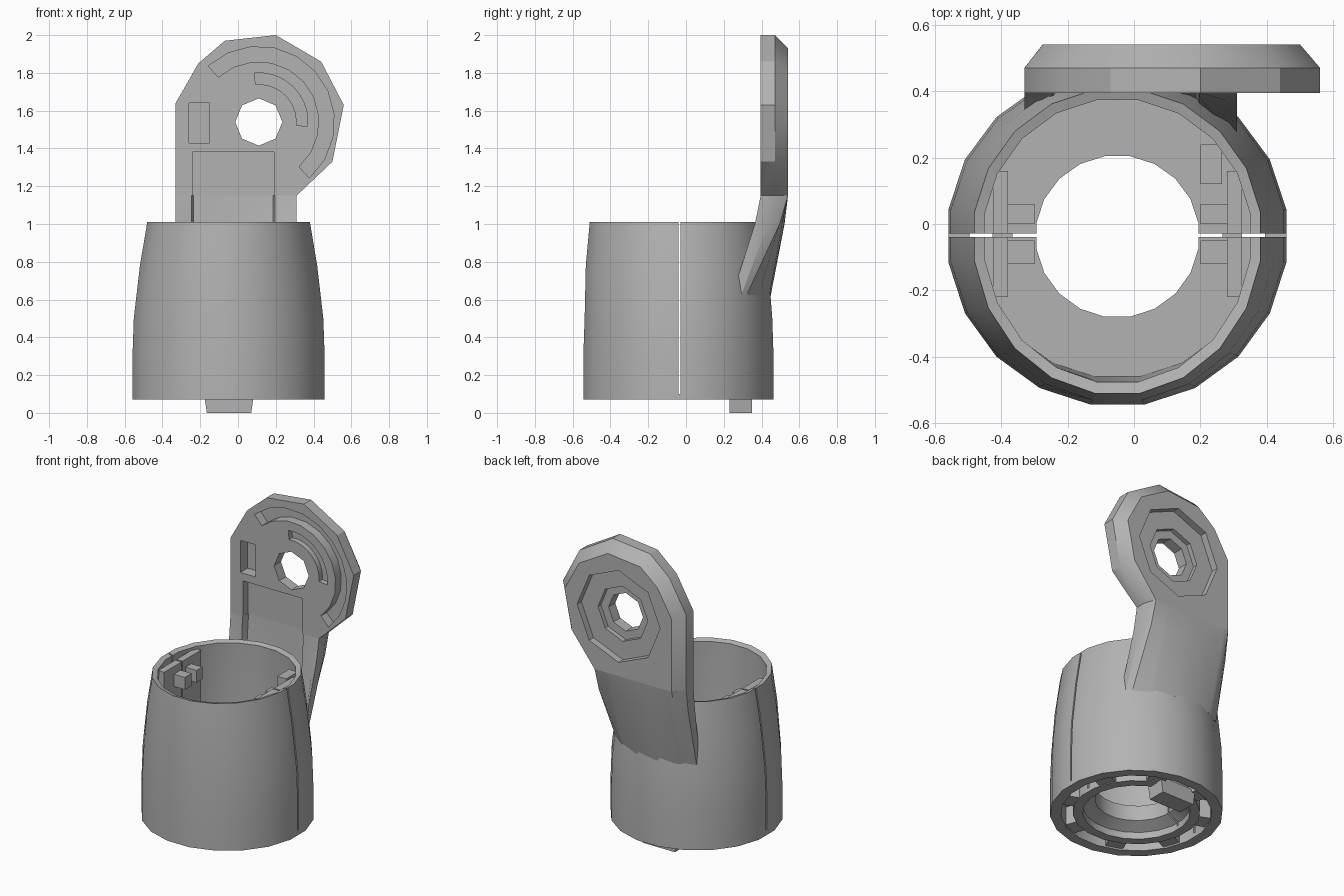
import bpy, bmesh, math
from mathutils import Vector

if "Cube" in bpy.data.objects:
    bpy.data.objects.remove(bpy.data.objects["Cube"], do_unlink=True)

grey = bpy.data.materials.new("plain grey")
grey.use_nodes = True
COLOR = (0.45, 0.45, 0.45, 1)
grey.diffuse_color = COLOR
grey.node_tree.nodes["Principled BSDF"].inputs["Base Color"].default_value = COLOR

CX, CY = -0.05, -0.035      # barrel axis
HX, HZ = 0.11, 1.54         # eye hole axis


def finish(name, bm):
    bmesh.ops.recalc_face_normals(bm, faces=bm.faces)
    mesh = bpy.data.meshes.new(name)
    bm.to_mesh(mesh)
    bm.free()
    ob = bpy.data.objects.new(name, mesh)
    bpy.context.collection.objects.link(ob)
    mesh.materials.append(grey)
    return ob


def loft(name, rings, closed=False):
    """Skin equal-length rings; cap the ends unless the rings form a loop."""
    bm = bmesh.new()
    vs = [[bm.verts.new(p) for p in ring] for ring in rings]
    n = len(vs[0])
    pairs = list(zip(vs, vs[1:])) + ([(vs[-1], vs[0])] if closed else [])
    for a, b in pairs:
        for i in range(n):
            j = (i + 1) % n
            bm.faces.new((a[i], a[j], b[j], b[i]))
    if not closed:
        bm.faces.new(vs[0])
        bm.faces.new(vs[-1])
    return finish(name, bm)


def box(name, lo, hi, angle=0):
    rings = []
    for z in (lo[2], hi[2]):
        rings.append([(lo[0], lo[1], z), (hi[0], lo[1], z), (hi[0], hi[1], z), (lo[0], hi[1], z)])
    ob = loft(name, rings)
    if angle:
        ob.rotation_euler.z = angle
        ob.location = (CX, CY, 0)
    return ob


def around_eye(points, y0, y1):
    """Cutter from (radius, angle) points around the eye hole axis."""
    return loft("cutter", [[(HX + r * math.cos(t), y, HZ + r * math.sin(t)) for r, t in points]
                           for y in (y0, y1)])


def disc(radius, y0, y1, sides=8):
    return around_eye([(radius, math.tau * i / sides) for i in range(sides)], y0, y1)


def arc_groove(r0, r1, start, end, depth_y, steps=10):
    ts = [math.radians(start + (end - start) * i / steps) for i in range(steps + 1)]
    return around_eye([(r0, t) for t in ts] + [(r1, t) for t in ts[::-1]], .35, depth_y)


def cut(ob, *cutters):
    for c in cutters:
        mod = ob.modifiers.new("cut", 'BOOLEAN')
        mod.operation, mod.object, mod.solver = 'DIFFERENCE', c, 'EXACT'
        bpy.context.view_layer.objects.active = ob
        bpy.ops.object.modifier_apply(modifier=mod.name)
        bpy.data.objects.remove(c, do_unlink=True)


def seam():
    return box("cutter", (-1, CY - 0.004, 0.1), (1, CY + 0.006, 1.2))


# barrel: closed wall, floor and grooved underside turned about the axis
profile = [(.515, .07), (.515, .3), (.508, .5), (.475, .78), (.436, 1.01), (.405, 1.0), (.44, .5),
           (.43, .26), (.247, .26), (.247, .16), (.32, .12), (.32, .075), (.38, .075), (.38, .2),
           (.45, .2), (.45, .07)]
rings = []
for r, z in profile:
    rise = max(0, z - 0.5) / 0.5
    front, rear = 1 + 0.1 * rise, 0.98 + 0.04 * rise
    ring = []
    for i in range(20):
        a = math.tau * (i + 0.5) / 20
        s = math.sin(a)
        ring.append((CX + r * math.cos(a), CY + r * s * (front if s < 0 else rear), z))
    rings.append(ring)
barrel = loft("barrel", rings, closed=True)
cut(barrel, seam())

# seam walls and bosses inside, mirrored to both sides
for side, word in ((1, "left"), (-1, "right")):
    def x_span(a, b):
        return sorted((CX + side * a, CX + side * b))
    a, b = x_span(.33, .375)
    wall = box(word + "_seam_wall", (a, -.22, .2), (b, .16, .98))
    cut(wall, seam())
    a, b = x_span(.25, .34)
    box(word + "_front_boss", (a, -.12, .85), (b, -.05, .93))
    box(word + "_back_boss", (a, .0, .85), (b, .06, .93))

# ribs across the underside groove
for i in range(8):
    box("underside_rib", (.37, -.055, .08), (.46, .055, .22), math.tau * (i + .5) / 8)

# tab under the barrel
loft("bottom_tab", [[(-.18 + d, .23, z), (.085 - d, .23, z), (.085 - d, .35, z), (-.18 + d, .35, z)]
                    for z, d in ((.0, .015), (.1, 0))])

# inner rib beside the plate
box("inner_rib", (.2, .12, .72), (.265, .24, .98))

# eye plate with a chamfered back
outline = [(-.33, 1.15), (.31, 1.15), (.5, 1.33), (.56, 1.63), (.44, 1.86), (.2, 2.0),
           (-.07, 1.97), (-.21, 1.85), (-.33, 1.64)]


def inset(p):
    x, z = p
    return (.1 + (x - .1) * .87, HZ + (z - HZ) * .85 if z > 1.2 else z)


back = [inset(p) for p in outline]
plate = loft("eye_plate", [[(x, y, z) for x, z in pts]
                           for y, pts in ((.395, outline), (.47, outline), (.54, back))])
cut(plate,
    arc_groove(.32, .4, -48, 132, .455), arc_groove(.2, .26, -5, 95, .43),
    disc(.125, .3, .6),                                        # through hole
    disc(.18, .465, .6), disc(.3, .495, .6),                   # back counterbores
    box("cutter", (-.26, .35, 1.43), (-.15, .47, 1.64)),       # side pocket
    box("cutter", (-.24, .35, 1.0), (.19, .445, 1.38)))        # lower recess

# neck that blends the plate into the barrel, with a hollow between two edge strips
xs = [-.33, -.275, -.245, -.235, -.1, .05, .185, .195, .283, .31]


def arc_y(x, r):
    return CY + math.sqrt(r * r - (x - CX) ** 2)


low = [(x, arc_y(x, .486), .62) for x in xs] + [(x, arc_y(x, .455), .62) for x in xs[::-1]]
high = [(x, .47 if x in (xs[0], xs[-1]) else .54, 1.15) for x in xs]
high += [(x, .445 if -.24 < x < .19 else .395, 1.15) for x in xs[::-1]]
middle = []
for a, b in zip(low, high):
    p = Vector(a).lerp(Vector(b), .8)
    p.z = 1.0
    middle.append(p)
loft("plate_neck", [low, middle, high])

# smooth shading with sharp edges kept
for ob in bpy.context.scene.objects:
    if ob.type == 'MESH':
        bpy.ops.object.select_all(action='DESELECT')
        ob.select_set(True)
        bpy.context.view_layer.objects.active = ob
        bpy.ops.object.shade_smooth_by_angle(angle=math.radians(30))
